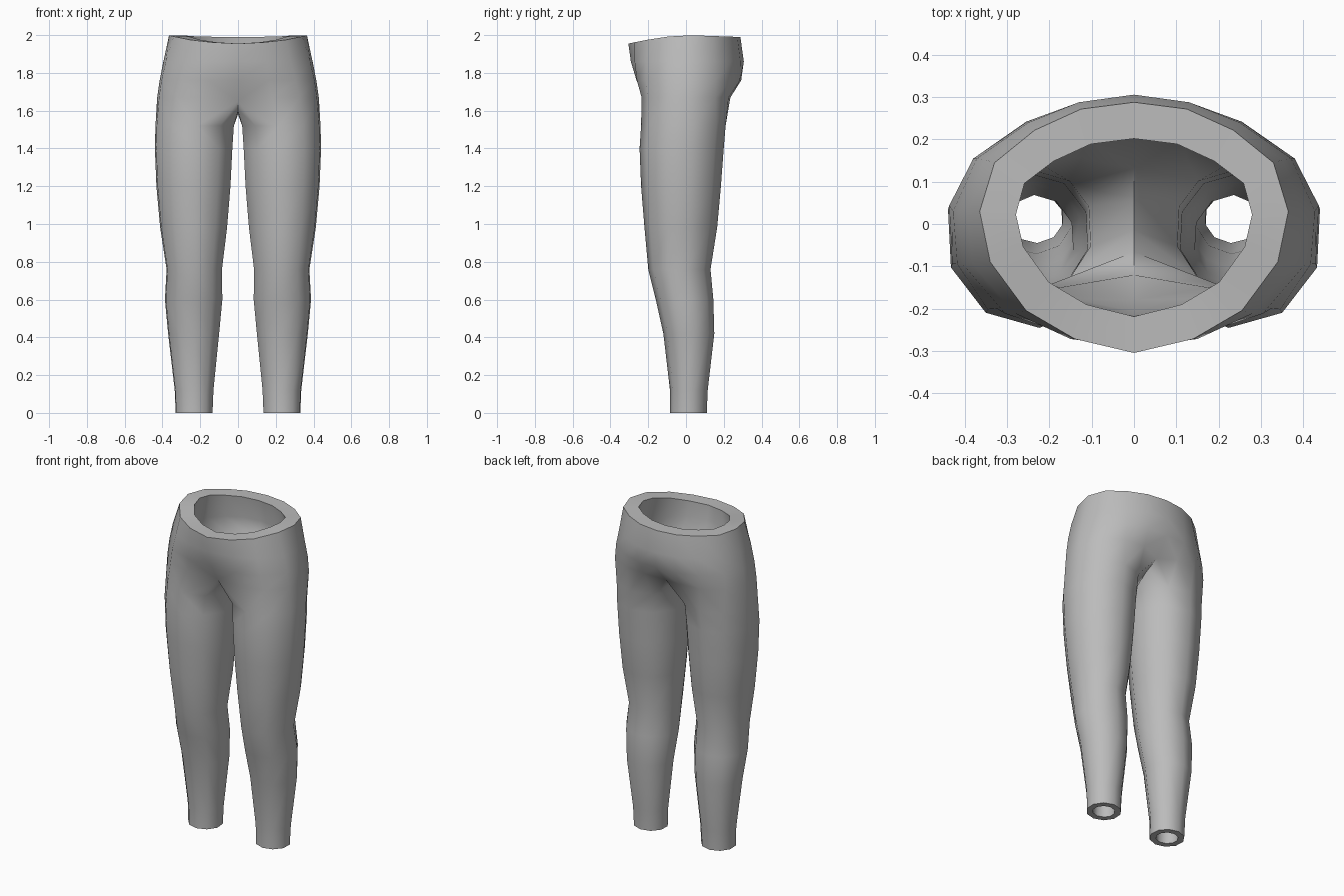
import bpy, bmesh, math

if "Cube" in bpy.data.objects:
    bpy.data.objects.remove(bpy.data.objects["Cube"])

# Leg cross-sections: z, inner x, outer x, front y, back y
LEG = [
    (0.00, 0.135, 0.33, -0.085, 0.11),
    (0.12, 0.13, 0.335, -0.085, 0.115),
    (0.42, 0.10, 0.37, -0.12, 0.15),
    (0.60, 0.083, 0.387, -0.16, 0.145),
    (0.76, 0.085, 0.378, -0.20, 0.13),
    (0.98, 0.058, 0.412, -0.22, 0.165),
    (1.20, 0.04, 0.432, -0.238, 0.185),
    (1.40, 0.03, 0.44, -0.246, 0.20),
    (1.52, 0.022, 0.437, -0.238, 0.21),
]
# Half rings of the hips, centre front to centre back: z, (x, y) points
HIPS = [
    (1.67, [(0, -.20), (.18, -.235), (.325, -.20), (.418, -.095), (.428, .03),
            (.38, .155), (.25, .225), (.12, .235), (0, .20)]),
    (1.76, [(0, -.262), (.16, -.26), (.305, -.212), (.405, -.095), (.415, .03),
            (.372, .155), (.255, .242), (.13, .285), (0, .292)]),
    (1.86, [(0, -.292), (.15, -.272), (.28, -.212), (.382, -.095), (.395, .03),
            (.352, .152), (.25, .24), (.13, .288), (0, .306)]),
    (2.00, [(0, -.305), (.14, -.272), (.255, -.205), (.34, -.09), (.365, .03),
            (.33, .145), (.235, .222), (.125, .272), (0, .288)]),
]
# Crotch seam between the legs, back to front: y, z
SEAM = [(.10, 1.60), (-.03, 1.58), (-.13, 1.60)]
SIDES = 10

bm = bmesh.new()


def leg_ring(z, x0, x1, y0, y1):
    verts = []
    for k in range(SIDES):
        a = math.radians(-93 + 36 * k)
        verts.append(bm.verts.new(((x0 + x1) / 2 + (x1 - x0) / 1.932 * math.cos(a),
                                   (y0 + y1) / 2 + (y1 - y0) / 2 * math.sin(a), z)))
    return verts


def waist_z(z, y):
    # the waistband dips at the front
    if z < 2:
        return z
    return z - (0.045 * (-y / 0.305) ** 1.5 if y < 0 else 0.01 * y / 0.288)


# Right leg
legs = [leg_ring(*row) for row in LEG]
for low, up in zip(legs, legs[1:]):
    for k in range(SIDES):
        n = (k + 1) % SIDES
        bm.faces.new((low[k], low[n], up[n], up[k]))

# Right half of the hips
hips = [[bm.verts.new((x, y, waist_z(z, y))) for x, y in pts] for z, pts in HIPS]
hips[0][0].co.z, hips[0][-1].co.z = 1.65, 1.65
for low, up in zip(hips, hips[1:]):
    for k in range(8):
        bm.faces.new((low[k], low[k + 1], up[k + 1], up[k]))

# Join the outside of the thigh to the hips, and its inside to the seam
thigh, base = legs[-1], hips[0]
for k in range(6):
    bm.faces.new((thigh[k], thigh[k + 1], base[k + 2], base[k + 1]))
bm.faces.new((base[0], thigh[0], base[1]))
bm.faces.new((thigh[6], base[8], base[7]))
seam = [base[8]] + [bm.verts.new((0, y, z)) for y, z in SEAM] + [base[0]]
inside = thigh[6:] + thigh[:1]
for k in range(4):
    bm.faces.new((inside[k], inside[k + 1], seam[k + 1], seam[k]))

# Left half
bmesh.ops.mirror(bm, geom=bm.verts[:] + bm.edges[:] + bm.faces[:],
                 axis='X', merge_dist=0.0005)
bmesh.ops.remove_doubles(bm, verts=bm.verts[:], dist=0.0005)
bmesh.ops.recalc_face_normals(bm, faces=bm.faces[:])
bm.normal_update()

# Lining: the outer cloth moved inwards, thinner at the ankles
outer_faces = bm.faces[:]
hems = [e for e in bm.edges if e.is_boundary]
lining = {}
for v in bm.verts[:]:
    n = v.normal.copy()
    if v.is_boundary:
        n.z = 0
        n.normalize()
    thick = 0.036 + 0.05 * min(1, v.co.z / 1.5)
    lining[v] = bm.verts.new(v.co - n * thick)
for f in outer_faces:
    bm.faces.new([lining[v] for v in reversed(f.verts)])
# Hems closing the waist and the ankles
for e in hems:
    a, b = e.verts
    bm.faces.new((a, b, lining[b], lining[a]))
bmesh.ops.recalc_face_normals(bm, faces=bm.faces[:])

mesh = bpy.data.meshes.new("trousers")
bm.to_mesh(mesh)
bm.free()
trousers = bpy.data.objects.new("trousers", mesh)
bpy.context.collection.objects.link(trousers)

cloth = bpy.data.materials.new("grey cloth")
cloth.diffuse_color = (0.5, 0.5, 0.5, 1)
cloth.use_nodes = True
cloth.node_tree.nodes["Principled BSDF"].inputs["Base Color"].default_value = cloth.diffuse_color
mesh.materials.append(cloth)

bpy.context.view_layer.objects.active = trousers
trousers.select_set(True)
bpy.ops.object.shade_smooth_by_angle(angle=math.radians(60))
